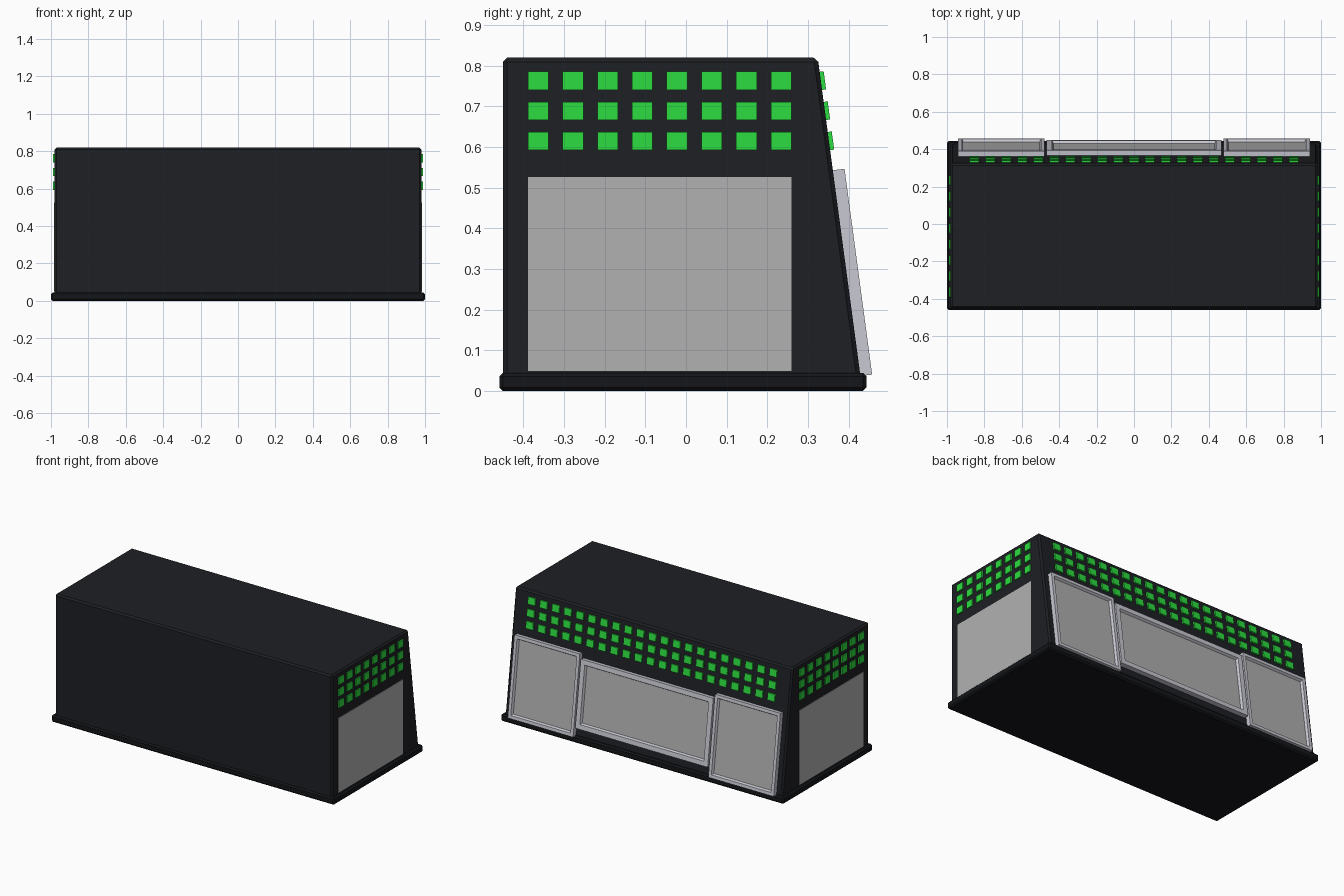
import bpy, bmesh, math
from mathutils import Matrix, Vector

if "Cube" in bpy.data.objects:
    bpy.data.objects.remove(bpy.data.objects["Cube"])


def material(name, r, g, b):
    m = bpy.data.materials.new(name)
    m.diffuse_color = (r, g, b, 1)
    m.use_nodes = True
    m.node_tree.nodes["Principled BSDF"].inputs["Base Color"].default_value = m.diffuse_color
    return m


BLACK = material("black_shell", 0.013, 0.014, 0.017)
BASE = material("black_base", 0.007, 0.008, 0.01)
GREEN = material("green_light", 0.025, 0.72, 0.05)
FRAME = material("frame_metal", 0.58, 0.58, 0.65)
PANEL = material("grey_panel", 0.44, 0.44, 0.44)

# Sloped rear wall: y at a given height, and the wall's tilt
Y_LOW, Z_LOW, Y_TOP, Z_TOP = 0.43, 0.03, 0.324, 0.82
TILT = math.atan2(Y_LOW - Y_TOP, Z_TOP - Z_LOW)


def wall(x, z):
    y = Y_LOW - (z - Z_LOW) * math.tan(TILT)
    return Matrix.Translation((x, y, z)) @ Matrix.Rotation(TILT, 4, 'X')


def finish(name, bm, mat, bevel=0):
    bmesh.ops.recalc_face_normals(bm, faces=bm.faces)
    me = bpy.data.meshes.new(name)
    bm.to_mesh(me)
    bm.free()
    ob = bpy.data.objects.new(name, me)
    bpy.context.collection.objects.link(ob)
    me.materials.append(mat)
    if bevel:
        mod = ob.modifiers.new("bevel", 'BEVEL')
        mod.width, mod.segments = bevel, 1
    return ob


def add_box(bm, size, matrix):
    bmesh.ops.create_cube(bm, size=1, matrix=matrix @ Matrix.Diagonal((*size, 1)))


# Base plinth
bm = bmesh.new()
add_box(bm, (2.0, 0.903, 0.045), Matrix.Translation((0, -0.0075, 0.0225)))
finish("base_plinth", bm, BASE, 0.009)

# Main body: side profile extruded across x
bm = bmesh.new()
profile = [(-0.45, Z_LOW), (Y_LOW, Z_LOW), (Y_TOP, Z_TOP), (-0.45, Z_TOP)]
face = bm.faces.new([bm.verts.new((-0.98, y, z)) for y, z in profile])
ext = bmesh.ops.extrude_face_region(bm, geom=[face])
bmesh.ops.translate(bm, vec=(1.96, 0, 0),
                    verts=[g for g in ext["geom"] if isinstance(g, bmesh.types.BMVert)])
finish("main_body", bm, BLACK, 0.01)

# Green light grids on the two ends and the sloped rear
ROWS = (0.763, 0.689, 0.615)
STEP = 0.0854
for name, side in (("left", -1), ("right", 1)):
    bm = bmesh.new()
    for z in ROWS:
        for i in range(8):
            add_box(bm, (0.02, 0.051, 0.045),
                    Matrix.Translation((side * 0.978, -0.3635 + i * STEP, z)))
    finish(name + "_lights", bm, GREEN)
    # Flat grey end panel
    bm = bmesh.new()
    add_box(bm, (0.01, 0.649, 0.477), Matrix.Translation((side * 0.978, -0.0645, 0.2885)))
    finish(name + "_end_panel", bm, PANEL)

bm = bmesh.new()
for z in ROWS:
    for i in range(-10, 11):
        add_box(bm, (0.051, 0.02, 0.045), wall(i * STEP, z))
finish("rear_lights", bm, GREEN)


# Framed rear panels: mitred frame with a sloped inner lip around a recessed sheet
def framed_panel(name, x, z0, z1, width, border):
    m = wall(x, (z0 + z1) / 2)
    w, h = width / 2, (z1 - z0) / 2 / math.cos(TILT)
    lip = 0.008
    rings = [(0, -0.004), (0, 0.029), (border, 0.029), (border + lip, 0.012),
             (border + lip, -0.004)]
    bm = bmesh.new()
    loops = [[bm.verts.new(m @ Vector((sx * (w - d), y, sz * (h - d))))
              for sx, sz in ((-1, -1), (1, -1), (1, 1), (-1, 1))] for d, y in rings]
    for k in range(len(loops)):
        a, b = loops[k], loops[(k + 1) % len(loops)]
        for i in range(4):
            j = (i + 1) % 4
            bm.faces.new((a[i], a[j], b[j], b[i]))
    finish(name + "_frame", bm, FRAME)
    bm = bmesh.new()
    d = border + lip / 2
    add_box(bm, (2 * (w - d), 0.018, 2 * (h - d)), m @ Matrix.Translation((0, 0.005, 0)))
    finish(name + "_sheet", bm, PANEL)


framed_panel("rear_left_panel", -0.709, 0.037, 0.543, 0.462, 0.02)
framed_panel("rear_right_panel", 0.709, 0.037, 0.543, 0.462, 0.02)
framed_panel("rear_centre_panel", 0, 0.095, 0.515, 0.936, 0.03)
